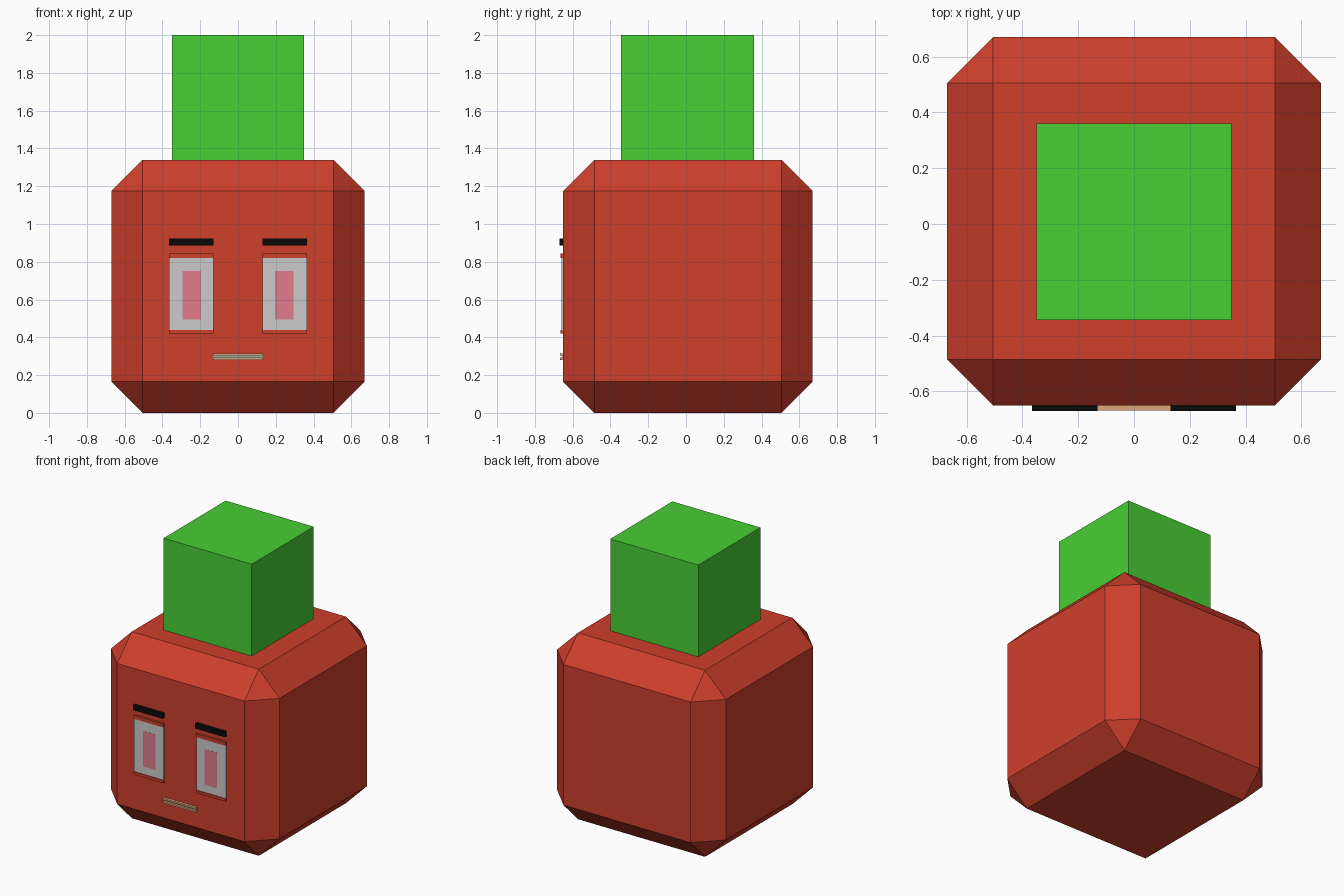
import bpy

if "Cube" in bpy.data.objects:
    bpy.data.objects.remove(bpy.data.objects["Cube"])

def mat(name, rgb):
    m = bpy.data.materials.new(name)
    m.diffuse_color = (*rgb, 1)
    m.use_nodes = True
    m.node_tree.nodes["Principled BSDF"].inputs["Base Color"].default_value = m.diffuse_color
    return m

red = mat("red", (0.62, 0.05, 0.025))
green = mat("green", (0.065, 0.62, 0.035))
black = mat("black", (0.003, 0.003, 0.003))
white = mat("white", (0.8, 0.8, 0.8))
pink = mat("pink", (0.75, 0.2, 0.27))
tan = mat("tan", (0.75, 0.38, 0.2))
teal = mat("grey_green", (0.35, 0.5, 0.38))

def box(name, x, y, z, material):
    """Box from (min, max) ranges on each axis."""
    bpy.ops.mesh.primitive_cube_add(size=1, location=[(a + b) / 2 for a, b in (x, y, z)])
    o = bpy.context.object
    o.name = name
    o.scale = [b - a for a, b in (x, y, z)]
    bpy.ops.object.transform_apply(location=False, rotation=False, scale=True)
    o.data.materials.append(material)
    return o

FACE = -0.65

# Chamfered body
body = box("body", (-0.67, 0.67), (FACE, 0.67), (0, 1.34), red)
bev = body.modifiers.new("chamfer", 'BEVEL')
bev.width = 0.165
bev.segments = 1

# Block on top
box("top_block", (-0.35, 0.35), (-0.345, 0.36), (1.30, 2.0), green)

# Eyes and brows, mirrored left and right
for side, s in (("left", -1), ("right", 1)):
    def part(name, x0, x1, depth, z, material):
        box(f"{side}_{name}", sorted((s * x0, s * x1)), (FACE - depth, FACE + 0.005), z, material)
    part("eye", 0.13, 0.365, 0.009, (0.435, 0.82), white)
    part("pupil", 0.195, 0.295, 0.010, (0.495, 0.75), pink)
    part("upper_lid", 0.13, 0.365, 0.014, (0.82, 0.845), red)
    part("lower_lid", 0.13, 0.365, 0.014, (0.42, 0.44), red)
    part("brow", 0.13, 0.365, 0.021, (0.885, 0.922), black)

# Mouth: two lips with a recessed strip between
for name, z in (("lower_lip", (0.28, 0.292)), ("upper_lip", (0.303, 0.315))):
    box(name, (-0.133, 0.133), (FACE - 0.018, FACE + 0.005), z, tan)
box("mouth", (-0.133, 0.133), (FACE - 0.003, FACE + 0.005), (0.292, 0.303), teal)
